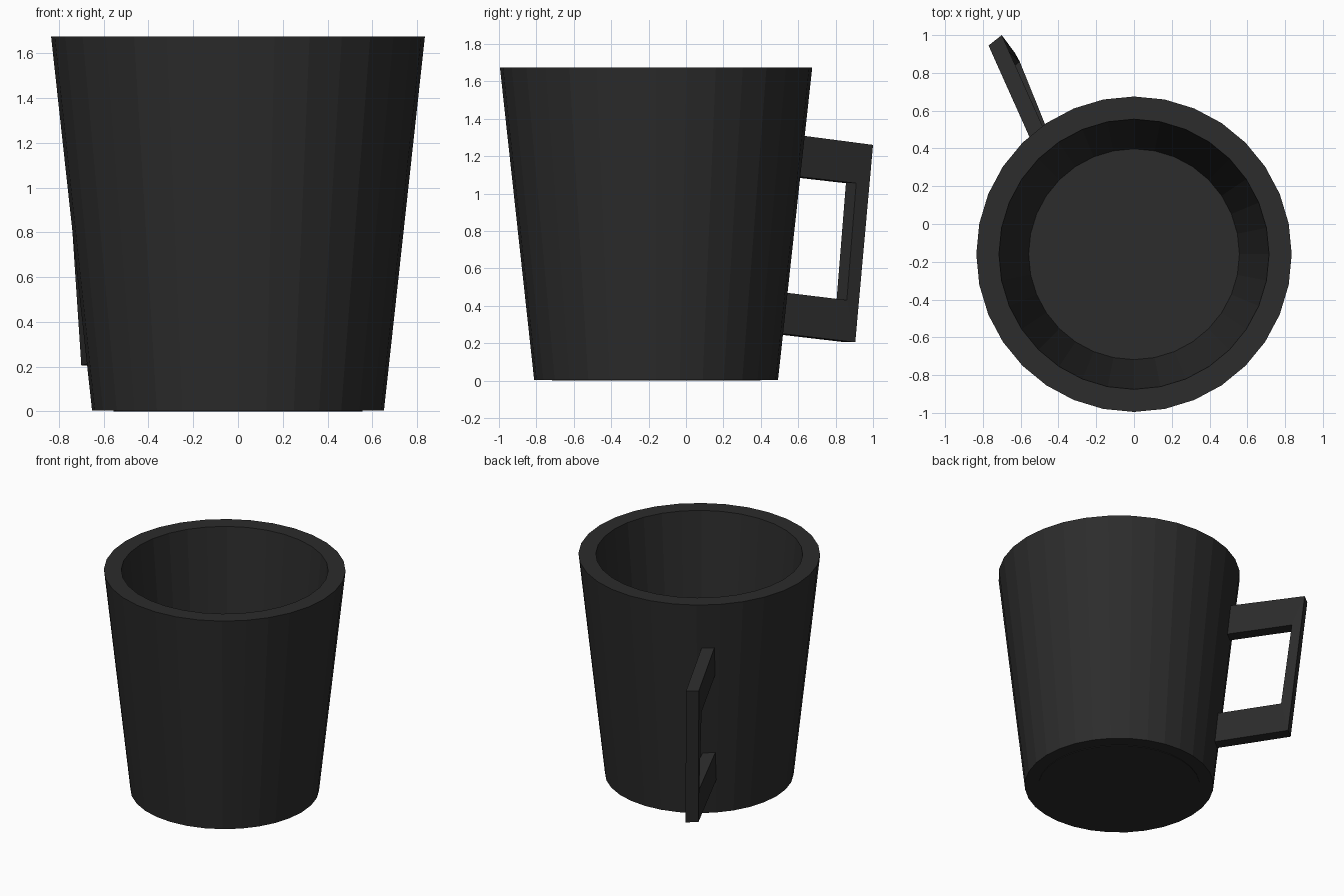
import bpy, bmesh
from math import sin, cos, tau

if "Cube" in bpy.data.objects:
    bpy.data.objects.remove(bpy.data.objects["Cube"])

mat = bpy.data.materials.new("charcoal")
mat.diffuse_color = (0.025, 0.025, 0.025, 1)
mat.use_nodes = True
mat.node_tree.nodes["Principled BSDF"].inputs["Base Color"].default_value = mat.diffuse_color

def finish(bm, name):
    bmesh.ops.recalc_face_normals(bm, faces=bm.faces)
    mesh = bpy.data.meshes.new(name)
    bm.to_mesh(mesh)
    bm.free()
    mesh.materials.append(mat)
    obj = bpy.data.objects.new(name, mesh)
    bpy.context.collection.objects.link(obj)
    return obj

# Cup: tapered 32-sided wall, flat rim, thin floor slightly below the foot ring
SIDES, CENTRE_Y = 32, -0.16
profile = [(0.557, 0.0), (0.557, 0.004), (0.652, 0.004),
           (0.835, 1.675), (0.715, 1.675), (0.558, 0.008)]
bm = bmesh.new()
rings = [[bm.verts.new((r * cos(tau * i / SIDES), CENTRE_Y + r * sin(tau * i / SIDES), z))
          for i in range(SIDES)] for r, z in profile]
for a, b in zip(rings, rings[1:]):
    for i in range(SIDES):
        j = (i + 1) % SIDES
        bm.faces.new((a[i], a[j], b[j], b[i]))
bm.faces.new(rings[0])
bm.faces.new(rings[-1])
finish(bm, "cup_body")

# Handle: mitred three-bar frame, leaning with the wall and sunk into it
outer = [(-0.454, 0.45, 1.332), (-0.70, 1.0, 1.26), (-0.63, 0.905, 0.205), (-0.40, 0.35, 0.27)]
inner = [(-0.445, 0.43, 1.11), (-0.66, 0.91, 1.055), (-0.605, 0.86, 0.43), (-0.407, 0.37, 0.49)]
bm = bmesh.new()
sections = []
for o, i in zip(outer, inner):
    shift = lambda p: (p[0] - 0.07, p[1] - 0.055, p[2])
    sections.append([bm.verts.new(p) for p in (o, i, shift(i), shift(o))])
for a, b in zip(sections, sections[1:]):
    for k in range(4):
        m = (k + 1) % 4
        bm.faces.new((a[k], a[m], b[m], b[k]))
bm.faces.new(sections[0])
bm.faces.new(sections[-1])
finish(bm, "handle")
